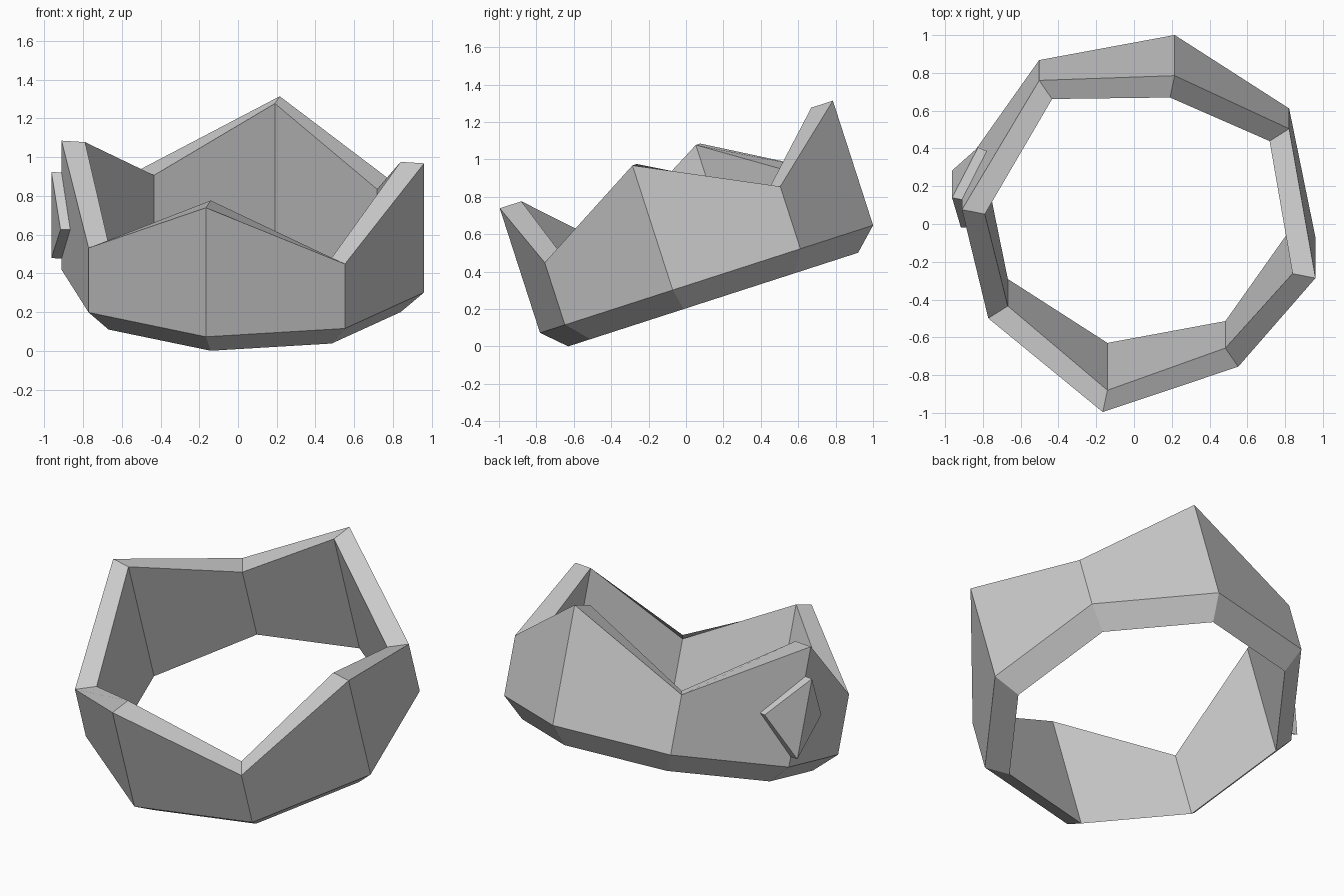
import bpy, bmesh
from math import sin, cos, radians
from mathutils import Vector

if "Cube" in bpy.data.objects:
    bpy.data.objects.remove(bpy.data.objects["Cube"])

SIDES = 8
R_OUT, R_IN = 0.955, 0.831
START = radians(168.5)          # a tall corner, where the emblem sits
CENTRE = (0.025, 0.11, 0.36)
TILT = radians(17.9)


def corner(i, r, z):
    a = START + i * 2 * 3.14159265 / SIDES
    return Vector((r * cos(a), r * sin(a), z))


def finish(name, bm):
    bmesh.ops.recalc_face_normals(bm, faces=bm.faces)
    mesh = bpy.data.meshes.new(name)
    bm.to_mesh(mesh)
    bm.free()
    obj = bpy.data.objects.new(name, mesh)
    obj.location = CENTRE
    obj.rotation_euler = (TILT, 0, 0)
    bpy.context.collection.objects.link(obj)
    return obj


# Crown band: four-point section at each corner, alternating tall and low
bm = bmesh.new()
sections = []
for i in range(SIDES):
    top = 0.70 if i % 2 == 0 else 0.35
    profile = [(R_OUT, 0), (R_OUT, top), (R_IN, top), (R_IN, -0.115)]
    sections.append([bm.verts.new(corner(i, r, z)) for r, z in profile])
for i in range(SIDES):
    a, b = sections[i], sections[(i + 1) % SIDES]
    for k in range(4):
        n = (k + 1) % 4
        bm.faces.new((a[k], b[k], b[n], a[n]))
finish("crown_band", bm)

# Diamond emblem folded around the left tall corner
bm = bmesh.new()
mid = 0.293
outline = [corner(0, R_OUT, 0.527),
           corner(0, R_OUT, mid).lerp(corner(1, R_OUT, mid), 0.32),
           corner(0, R_OUT, 0.06),
           corner(0, R_OUT, mid).lerp(corner(-1, R_OUT, mid), 0.32)]
inner = [bm.verts.new(p) for p in outline]
outer = [bm.verts.new((p.x * 1.056, p.y * 1.056, p.z)) for p in outline]
for ring in (inner, outer):
    bm.faces.new((ring[0], ring[1], ring[2]))
    bm.faces.new((ring[0], ring[2], ring[3]))
for k in range(4):
    n = (k + 1) % 4
    bm.faces.new((inner[k], inner[n], outer[n], outer[k]))
finish("folded_emblem", bm)
